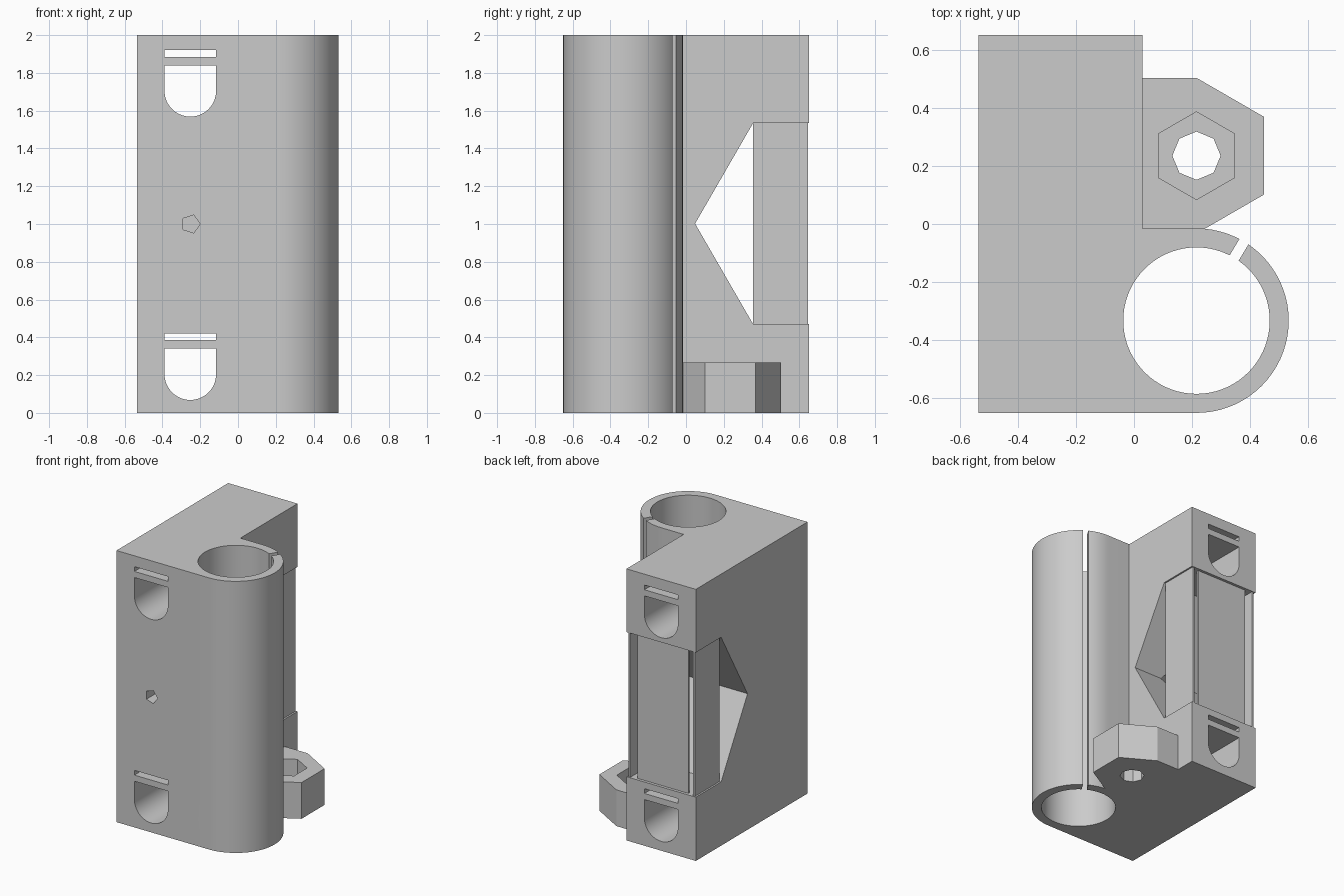
import bpy, bmesh, math

if "Cube" in bpy.data.objects:
    bpy.data.objects.remove(bpy.data.objects["Cube"])

grey = bpy.data.materials.new("plain_grey")
grey.diffuse_color = (0.6, 0.6, 0.6, 1)
grey.use_nodes = True
grey.node_tree.nodes["Principled BSDF"].inputs["Base Color"].default_value = grey.diffuse_color


def ring(cx, cy, r, n, start=0.0):
    """Regular polygon points."""
    return [(cx + r * math.cos(start + 2 * math.pi * i / n),
             cy + r * math.sin(start + 2 * math.pi * i / n)) for i in range(n)]


def prism(name, pts, axis, lo, hi):
    """Extrude a closed profile along an axis: x uses (y, z), y uses (x, z), z uses (x, y)."""
    place = {"x": lambda a, b, t: (t, a, b),
             "y": lambda a, b, t: (a, t, b),
             "z": lambda a, b, t: (a, b, t)}[axis]
    bm = bmesh.new()
    low = [bm.verts.new(place(a, b, lo)) for a, b in pts]
    high = [bm.verts.new(place(a, b, hi)) for a, b in pts]
    bm.faces.new(low)
    bm.faces.new(high)
    for i in range(len(pts)):
        j = (i + 1) % len(pts)
        bm.faces.new((low[i], low[j], high[j], high[i]))
    bmesh.ops.recalc_face_normals(bm, faces=bm.faces)
    mesh = bpy.data.meshes.new(name)
    bm.to_mesh(mesh)
    bm.free()
    mesh.materials.append(grey)
    obj = bpy.data.objects.new(name, mesh)
    bpy.context.collection.objects.link(obj)
    return obj


def rect(a0, b0, a1, b1):
    return [(a0, b0), (a1, b0), (a1, b1), (a0, b1)]


def apply_cuts(obj, cutters):
    """Subtract cutters, bake the result and remove the cutters."""
    bpy.context.view_layer.objects.active = obj
    for c in cutters:
        c.hide_render = True
        m = obj.modifiers.new("cut", "BOOLEAN")
        m.operation, m.solver, m.object = "DIFFERENCE", "EXACT", c
        bpy.ops.object.modifier_apply(modifier=m.name)
        bpy.data.objects.remove(c)


def smooth(obj):
    bpy.ops.object.select_all(action="DESELECT")
    obj.select_set(True)
    bpy.context.view_layer.objects.active = obj
    bpy.ops.object.shade_smooth_by_angle(angle=math.radians(25))


# Block with rounded rod barrel, one profile
BX, BY, BR = 0.215, -0.3325, 0.3175
arc = [(BX + BR * math.cos(math.radians(a)), BY + BR * math.sin(math.radians(a)))
       for a in range(-90, 91, 5)]
body = prism("body", [(-0.535, 0.65), (-0.535, -0.65)] + arc
             + [(0.03, -0.015), (0.03, 0.65)], "z", 0, 2)

# Barrel bore and the angled clamp slit
cuts = [prism("bore", ring(BX, BY, 0.252, 72), "z", -0.1, 2.1)]
d, w = math.radians(59), 0.018
ux, uy = math.cos(d), math.sin(d)
cuts.append(prism("slit", [(BX + ux * t - uy * s, BY + uy * t + ux * s)
                           for t, s in ((0.15, -w), (0.45, -w), (0.45, w), (0.15, w))],
                  "z", -0.1, 2.1))

# Two U-shaped rod channels with a thin slot above each
CX, CR = -0.2525, 0.1365
for z in (0.205, 1.705):
    u = [(CX + CR * math.cos(math.radians(a)), z + CR * math.sin(math.radians(a)))
         for a in range(-180, 1, 6)]
    u += [(CX + CR, z + 0.135), (CX - CR, z + 0.135)]
    cuts.append(prism("channel", u, "y", -0.8, 0.8))
    cuts.append(prism("slot", rect(CX - CR, z + 0.18, CX + CR, z + 0.215), "y", -0.8, 0.8))

# Hexagonal side window and small five-sided screw hole
cuts.append(prism("window", ring(0.663, 1.002, 0.615, 6), "x", -0.7, 0.2))
cuts.append(prism("screw_hole", ring(-0.25, 1.0, 0.05, 5), "y", -0.8, 0.3))
apply_cuts(body, cuts)
smooth(body)

# Nut holder with a hexagonal pocket and eight-sided through hole
NX, NY = 0.215, 0.235
holder = prism("nut_holder", [(0.02, -0.033), (NX, -0.033), (0.447, 0.101),
                              (0.447, 0.369), (NX, 0.503), (0.02, 0.503)], "z", 0, 0.267)
apply_cuts(holder, [
    prism("pocket", ring(NX, NY, 0.151, 6, math.pi / 2), "z", 0.1, 0.4),
    prism("hole", ring(NX, NY, 0.083, 8), "z", -0.1, 0.4)])

# Thin walls filling the rear opening: two sides and a recessed back panel
for name, x0 in (("left_wall", -0.523), ("right_wall", 0.003)):
    prism(name, rect(0.355, 0.47, 0.645, 1.535), "x", x0, x0 + 0.015)
prism("back_panel", rect(-0.46, 0.47, -0.045, 1.535), "y", 0.615, 0.63)
